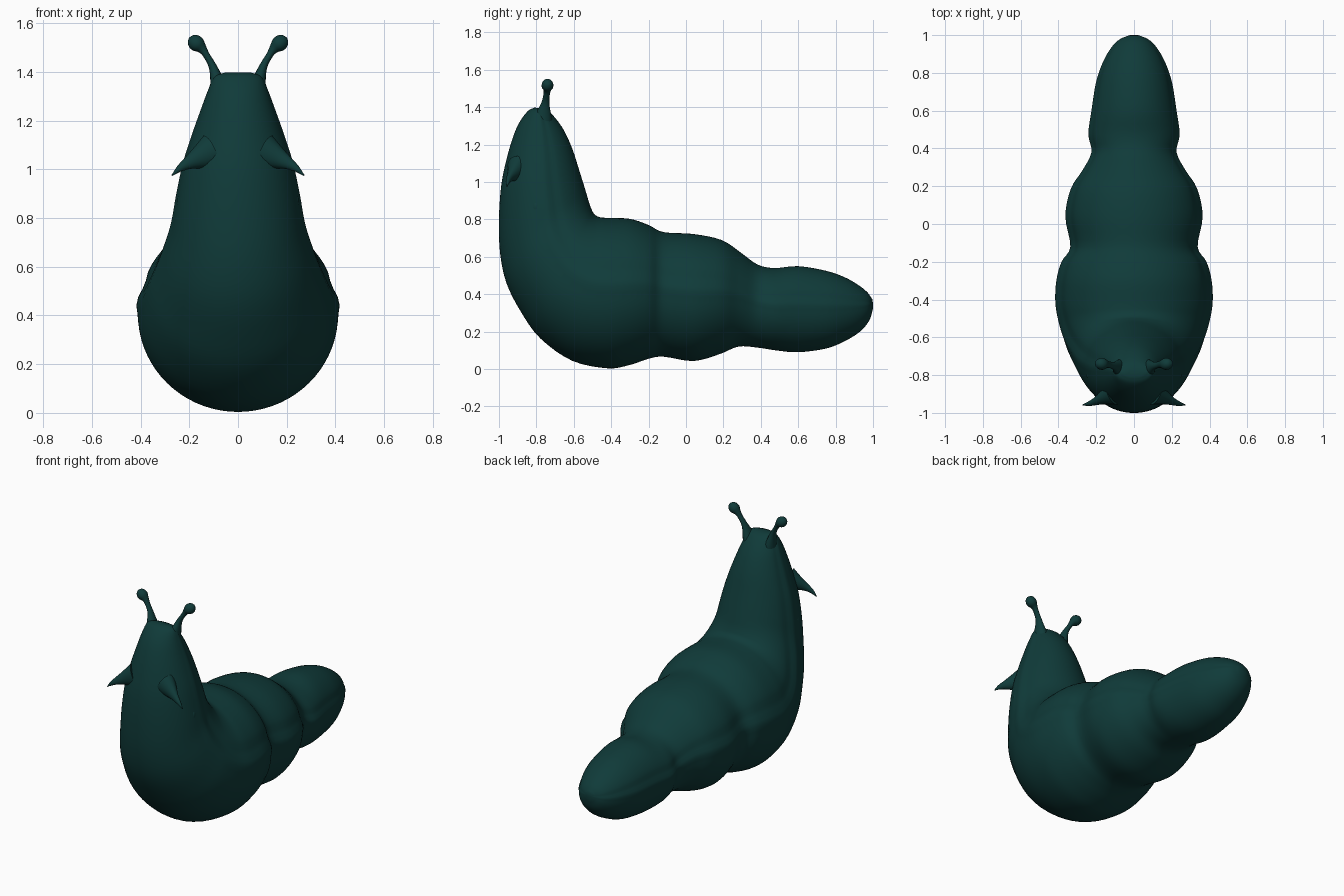
import bpy, bmesh, math
from mathutils import Vector

if "Cube" in bpy.data.objects:
    bpy.data.objects.remove(bpy.data.objects["Cube"])

skin = bpy.data.materials.new("dark teal")
skin.diffuse_color = (0.0050, 0.0435, 0.0415, 1)
skin.use_nodes = True
skin.node_tree.nodes["Principled BSDF"].inputs["Base Color"].default_value = skin.diffuse_color


def catmull(points, steps):
    """Smooth rows of numbers passing through every given row."""
    pts = [Vector(p) for p in points]
    pts = [2 * pts[0] - pts[1]] + pts + [2 * pts[-1] - pts[-2]]
    out = []
    for a, b, c, d in zip(pts, pts[1:], pts[2:], pts[3:]):
        for i in range(steps):
            t = i / steps
            out.append(0.5 * (2 * b + (c - a) * t + (2 * a - 5 * b + 4 * c - d) * t * t
                              + (3 * b - a - 3 * c + d) * t ** 3))
    return out + [pts[-2]]


def loft(name, rings):
    """Skin a list of equal vertex rings and close both ends."""
    bm = bmesh.new()
    rows = [[bm.verts.new(p) for p in ring] for ring in rings]
    n = len(rows[0])
    for a, b in zip(rows, rows[1:]):
        for i in range(n):
            bm.faces.new((a[i], a[(i + 1) % n], b[(i + 1) % n], b[i]))
    bm.faces.new(rows[0])
    bm.faces.new(rows[-1])
    bmesh.ops.recalc_face_normals(bm, faces=bm.faces)
    mesh = bpy.data.meshes.new(name)
    bm.to_mesh(mesh)
    bm.free()
    mesh.materials.append(skin)
    ob = bpy.data.objects.new(name, mesh)
    bpy.context.collection.objects.link(ob)
    bpy.ops.object.select_all(action='DESELECT')
    bpy.context.view_layer.objects.active = ob
    ob.select_set(True)
    bpy.ops.object.shade_smooth_by_angle(angle=math.radians(50))
    return ob


# Body stations, tail to head: belly y, belly z, back y, back z, half width
body = [
    (1.0, .325, .998, .37, .025), (.98, .26, .97, .41, .08), (.93, .20, .92, .45, .125),
    (.85, .15, .85, .49, .165), (.75, .11, .75, .525, .198), (.6, .09, .6, .55, .222),
    (.48, .10, .47, .54, .238), (.38, .115, .38, .56, .222), (.28, .12, .29, .625, .268),
    (.18, .08, .19, .69, .33), (.04, .043, .04, .722, .358), (-.12, .066, -.12, .732, .332),
    (-.2, .055, -.2, .77, .378), (-.3, .022, -.3, .803, .405), (-.42, .004, -.42, .808, .41),
    (-.61, .045, -.465, .813, .39), (-.78, .165, -.49, .828, .36), (-.885, .31, -.503, .85, .328),
    (-.96, .46, -.515, .88, .298), (-.994, .62, -.527, .92, .27), (-1.0, .80, -.545, .98, .25),
    (-.988, .98, -.573, 1.07, .222), (-.96, 1.12, -.605, 1.17, .185),
    (-.925, 1.24, -.645, 1.262, .148), (-.89, 1.32, -.685, 1.325, .122),
    (-.845, 1.38, -.73, 1.375, .098), (-.81, 1.398, -.765, 1.393, .06),
]
SEG = 72
rings = []
for y0, z0, y1, z1, w in catmull(body, 4):
    ring = []
    for i in range(SEG):
        a = 2 * math.pi * i / SEG
        # Raised lip where back meets belly, with a shallow groove above it
        side = math.asin(math.sin(a))
        lip = 1 + .022 * math.exp(-((side - .12) / .09) ** 2) - .022 * math.exp(-((side - .32) / .1) ** 2)
        t = .5 + .5 * math.sin(a)
        ring.append((w * lip * math.cos(a), y0 + (y1 - y0) * t, z0 + (z1 - z0) * t))
    rings.append(ring)
loft("body", rings)


def tube(name, path, side, axis):
    """Oval tube; rows hold x, y, z and two radii, axis is the second radius direction."""
    rows = catmull(path, 4)
    out = []
    for k, r in enumerate(rows):
        p = Vector(r[:3])
        d = Vector(rows[min(k + 1, len(rows) - 1)][:3]) - Vector(rows[max(k - 1, 0)][:3])
        u = d.cross(Vector(axis)).normalized()
        v = u.cross(d).normalized()
        ring = [p + u * r[3] * math.cos(a) + v * r[4] * math.sin(a)
                for a in (2 * math.pi * i / 16 for i in range(16))]
        out.append([(q.x * side, q.y, q.z) for q in ring])
    return loft(name, out)


for side, label in ((1, "left"), (-1, "right")):
    # Eye stalk swelling into a rounded knob
    tube(label + "_eye_stalk", [
        (.060, -.77, 1.27, .055, .06), (.082, -.763, 1.35, .032, .045),
        (.103, -.752, 1.42, .017, .022), (.130, -.745, 1.469, .014, .017),
        (.147, -.742, 1.494, .020, .021), (.164, -.741, 1.511, .031, .031),
        (.180, -.740, 1.524, .031, .030), (.194, -.740, 1.534, .021, .020),
        (.201, -.740, 1.539, .004, .004)], side, (0, 1, 0))
    # Pointed cheek feeler drooping outwards
    tube(label + "_feeler", [
        (.11, -.90, 1.07, .075, .06), (.165, -.922, 1.045, .045, .035),
        (.205, -.94, 1.025, .026, .02), (.24, -.952, 1.003, .014, .012),
        (.272, -.958, .974, .002, .002)], side, (0, 1, 0))
    # Small folds on the neck below the feeler
    for k, (x, y, z) in enumerate(((.235, -.80, .86), (.247, -.76, .78))):
        tube(f"{label}_neck_fold_{k + 1}", [
            (x - .01, y, z - .05, .004, .004), (x, y, z - .02, .014, .02),
            (x, y, z + .02, .014, .02), (x - .012, y, z + .05, .004, .004)], side, (0, 1, 0))
